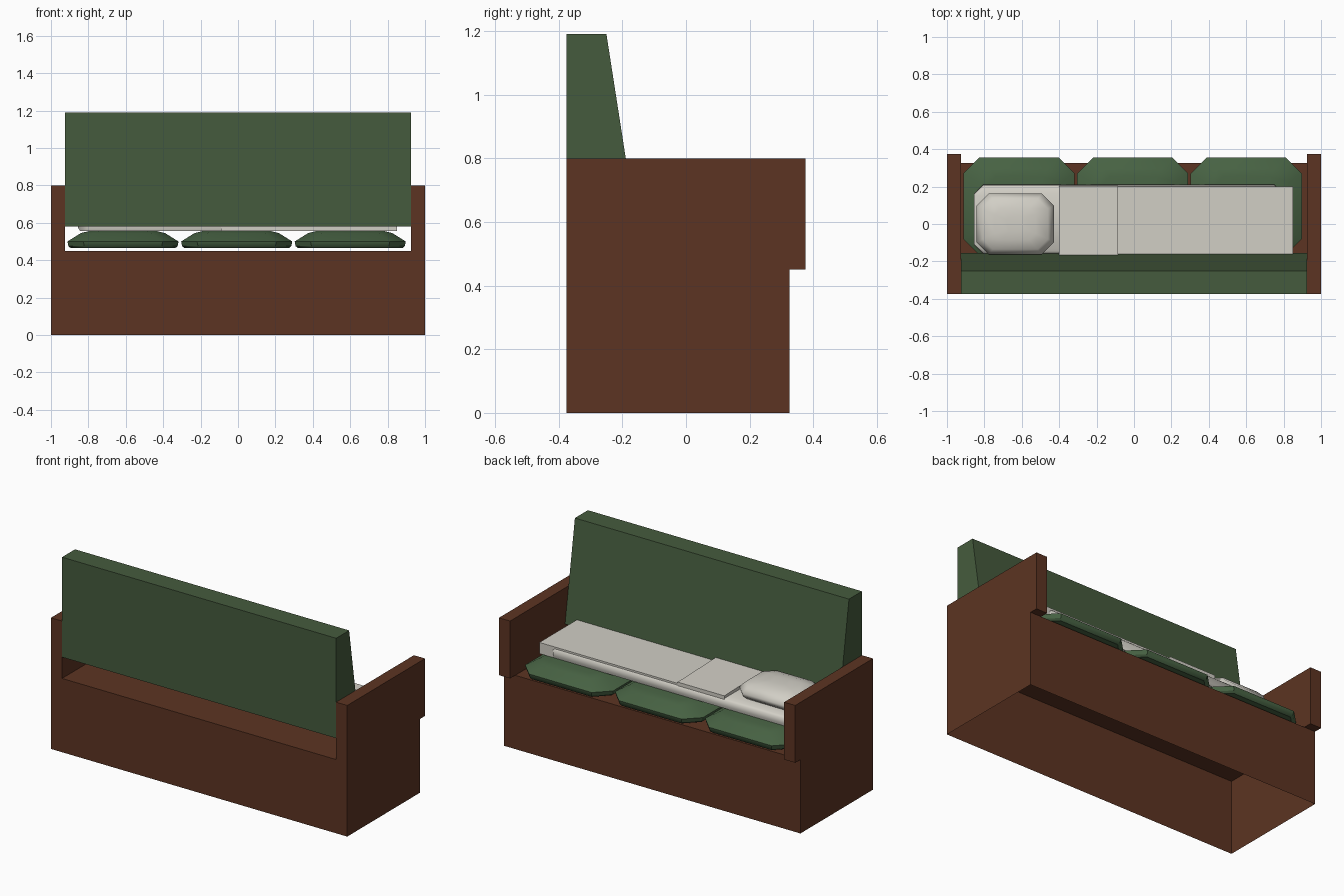
import bpy, bmesh

if "Cube" in bpy.data.objects:
    bpy.data.objects.remove(bpy.data.objects["Cube"])


def mat(name, rgb):
    m = bpy.data.materials.new(name)
    m.diffuse_color = (*rgb, 1)
    m.use_nodes = True
    m.node_tree.nodes["Principled BSDF"].inputs["Base Color"].default_value = m.diffuse_color
    return m


BROWN = mat("brown wood", (0.107, 0.034, 0.016))
GREEN = mat("dark green fabric", (0.060, 0.105, 0.047))
MOSS = mat("cushion green fabric", (0.063, 0.122, 0.056))
LINEN = mat("off white linen", (0.64, 0.62, 0.56))


def finish(bm, name, material, smooth=None):
    bmesh.ops.recalc_face_normals(bm, faces=bm.faces)
    me = bpy.data.meshes.new(name)
    bm.to_mesh(me)
    bm.free()
    me.materials.append(material)
    ob = bpy.data.objects.new(name, me)
    bpy.context.collection.objects.link(ob)
    if smooth:
        bpy.ops.object.select_all(action='DESELECT')
        ob.select_set(True)
        bpy.context.view_layer.objects.active = ob
        bpy.ops.object.shade_smooth_by_angle(angle=smooth)
    return ob


def prism(name, material, x0, x1, profile, skip_bottom=False):
    """Extrude a (y, z) outline along x."""
    bm = bmesh.new()
    a = [bm.verts.new((x0, y, z)) for y, z in profile]
    b = [bm.verts.new((x1, y, z)) for y, z in profile]
    n = len(profile)
    bm.faces.new(a)
    bm.faces.new(b)
    for i in range(1 if skip_bottom else 0, n):
        j = (i + 1) % n
        bm.faces.new((a[i], a[j], b[j], b[i]))
    return finish(bm, name, material)


def rect(y0, y1, z0, z1):
    return [(y0, z0), (y1, z0), (y1, z1), (y0, z1)]


def padded(name, material, cx, cy, rings, smooth=0.6):
    """Stack octagonal rings given as (z, half x, half y, corner cut)."""
    bm = bmesh.new()
    loops = []
    for z, hx, hy, c in rings:
        pts = [(hx, hy - c), (hx - c, hy), (c - hx, hy), (-hx, hy - c),
               (-hx, c - hy), (c - hx, -hy), (hx - c, -hy), (hx, c - hy)]
        loops.append([bm.verts.new((cx + x, cy + y, z)) for x, y in pts])
    for lo, hi in zip(loops, loops[1:]):
        for i in range(8):
            j = (i + 1) % 8
            bm.faces.new((lo[i], lo[j], hi[j], hi[i]))
    bm.faces.new(loops[0])
    bm.faces.new(loops[-1])
    return finish(bm, name, material, smooth)


# wooden base, open underneath
prism("base", BROWN, -1, 1, rect(-0.375, 0.325, 0, 0.45), skip_bottom=True)

# arm panels
for side, label in ((-1, "left"), (1, "right")):
    xs = sorted((side * 0.925, side * 1.0))
    prism(label + "_arm", BROWN, *xs, rect(-0.375, 0.375, 0.45, 0.80))

# wedge-shaped backrest
prism("backrest", GREEN, -0.925, 0.925,
      [(-0.375, 0.58), (-0.155, 0.58), (-0.25, 1.19), (-0.375, 1.19)])

# three seat cushions
for i, cx in enumerate((-0.615, -0.007, 0.60)):
    padded(f"seat_cushion_{i + 1}", MOSS, cx, 0.095, [
        (0.465, 0.28, 0.245, 0.08), (0.475, 0.292, 0.255, 0.085),
        (0.500, 0.297, 0.26, 0.085), (0.545, 0.225, 0.20, 0.07),
        (0.556, 0.18, 0.16, 0.06)])

# mattress sheet with cut corners at the head end
padded("sheet", LINEN, -0.028, 0.025, [
    (0.555, 0.815, 0.175, 0.03), (0.575, 0.828, 0.185, 0.05),
    (0.605, 0.828, 0.183, 0.05), (0.616, 0.81, 0.17, 0.045)], smooth=0.9)

# blanket over the foot end and its folded-back flap
prism("blanket", LINEN, -0.09, 0.85, rect(-0.165, 0.20, 0.555, 0.623))
prism("blanket_fold", LINEN, -0.40, -0.085,
      [(-0.165, 0.60), (0.202, 0.585), (0.202, 0.632), (-0.165, 0.642)])

# pillow
padded("pillow", LINEN, -0.635, 0.0, [
    (0.612, 0.17, 0.13, 0.05), (0.635, 0.20, 0.155, 0.06),
    (0.658, 0.207, 0.163, 0.065), (0.690, 0.175, 0.135, 0.055),
    (0.707, 0.11, 0.085, 0.035), (0.712, 0.05, 0.04, 0.016)], smooth=1.2)
